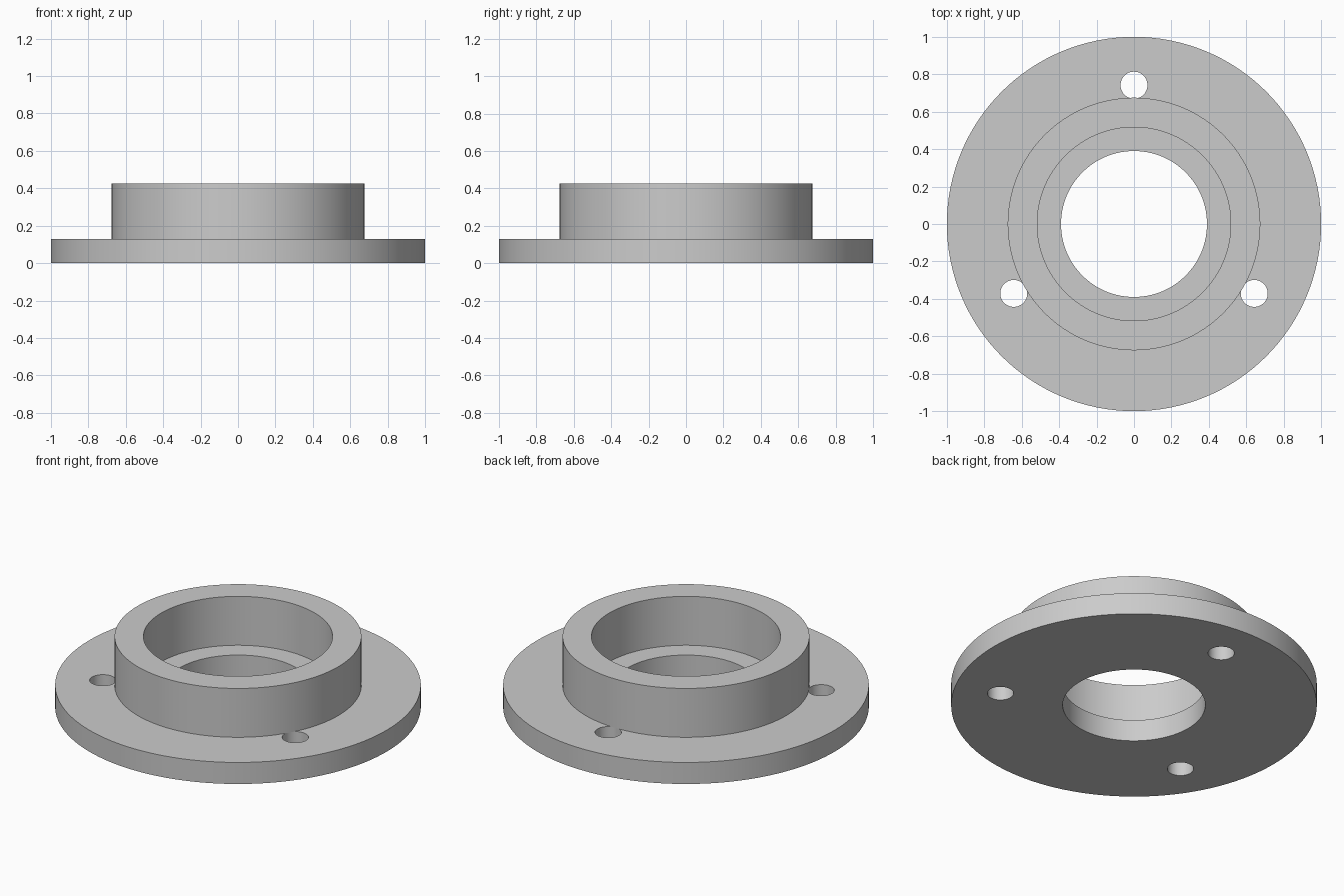
import bpy, bmesh
from math import pi, sin, cos, radians

cube = bpy.data.objects.get("Cube")
if cube:
    bpy.data.objects.remove(cube, do_unlink=True)

FLANGE_R, HUB_R, RECESS_R, BORE_R = 1.0, 0.675, 0.517, 0.39
FLANGE_H, TOTAL_H = 0.13, 0.425
HOLE_R, HOLE_CIRCLE = 0.072, 0.742
SEGMENTS = 128

grey = bpy.data.materials.new("light grey metal")
grey.use_nodes = True
colour = (0.6, 0.6, 0.6, 1)
grey.diffuse_color = colour
grey.node_tree.nodes["Principled BSDF"].inputs["Base Color"].default_value = colour


def add_object(name, bm):
    bmesh.ops.recalc_face_normals(bm, faces=bm.faces)
    mesh = bpy.data.meshes.new(name)
    bm.to_mesh(mesh)
    bm.free()
    obj = bpy.data.objects.new(name, mesh)
    bpy.context.collection.objects.link(obj)
    mesh.materials.append(grey)
    return obj


def tube(name, inner, outer, z0, z1):
    """Ring with a rectangular section."""
    bm = bmesh.new()
    rings = []
    for r, z in ((inner, z0), (outer, z0), (outer, z1), (inner, z1)):
        rings.append([bm.verts.new((r * cos(2 * pi * i / SEGMENTS),
                                    r * sin(2 * pi * i / SEGMENTS), z))
                      for i in range(SEGMENTS)])
    for k, ring in enumerate(rings):
        upper = rings[(k + 1) % len(rings)]
        for i in range(SEGMENTS):
            j = (i + 1) % SEGMENTS
            bm.faces.new((ring[i], ring[j], upper[j], upper[i]))
    return add_object(name, bm)


# Flange with a central bore, and the hub ring standing on it
flange = tube("flange", BORE_R, FLANGE_R, 0, FLANGE_H)
hub = tube("hub_ring", RECESS_R, HUB_R, FLANGE_H, TOTAL_H)

# Three bolt holes, drilled through the flange only
bm = bmesh.new()
for angle in (90, 210, 330):
    made = bmesh.ops.create_cone(bm, cap_ends=True, segments=48, radius1=HOLE_R,
                                 radius2=HOLE_R, depth=1)
    a = radians(angle)
    bmesh.ops.translate(bm, verts=made["verts"],
                        vec=(HOLE_CIRCLE * cos(a), HOLE_CIRCLE * sin(a), 0))
cutter = add_object("bolt_hole_cutter", bm)
cutter.hide_render = True

drill = flange.modifiers.new("bolt_holes", "BOOLEAN")
drill.operation = "DIFFERENCE"
drill.solver = "EXACT"
drill.object = cutter
bpy.context.view_layer.objects.active = flange
flange.select_set(True)
bpy.ops.object.modifier_apply(modifier=drill.name)
bpy.data.objects.remove(cutter, do_unlink=True)

# Smooth walls with crisp rims
bpy.ops.object.select_all(action="DESELECT")
for obj in (flange, hub):
    obj.select_set(True)
bpy.context.view_layer.objects.active = flange
bpy.ops.object.shade_smooth_by_angle(angle=radians(30))
